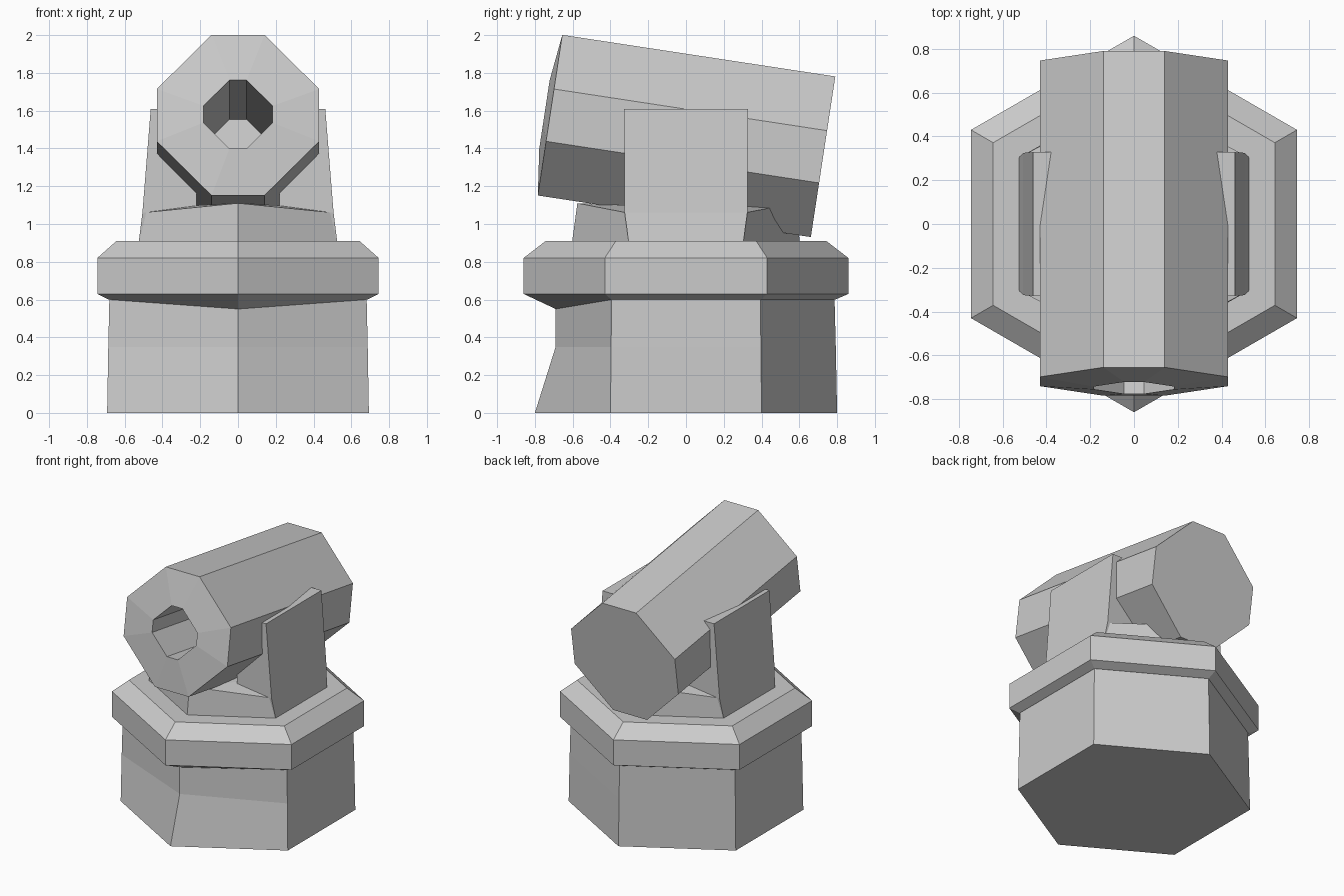
import bpy, math
from mathutils import Matrix

if "Cube" in bpy.data.objects:
    bpy.data.objects.remove(bpy.data.objects["Cube"])


def loft(name, rings, caps=(True, True)):
    """Join equal-sized rings of points (bottom to top) with flat faces."""
    n = len(rings[0])
    verts = [p for ring in rings for p in ring]
    faces = [(k * n + i, k * n + (i + 1) % n, (k + 1) * n + (i + 1) % n, (k + 1) * n + i)
             for k in range(len(rings) - 1) for i in range(n)]
    if caps[0]:
        faces.append(tuple(reversed(range(n))))
    if caps[1]:
        faces.append(tuple(range(len(verts) - n, len(verts))))
    mesh = bpy.data.meshes.new(name)
    mesh.from_pydata(verts, [], faces)
    obj = bpy.data.objects.new(name, mesh)
    bpy.context.collection.objects.link(obj)
    return obj


def hexagon(r, z, front=None):
    """Hexagon with corners on the y axis; the first corner points forward."""
    pts = [(r * math.sin(a), -r * math.cos(a), z)
           for a in (math.radians(60 * i) for i in range(6))]
    if front:
        pts[0] = (0, *front)
    return pts


def octagon(half, flat, y):
    """Chamfered square across the barrel axis."""
    h, f = half, flat
    return [(x, y, z) for x, z in ((f, -h), (h, -f), (h, f), (f, h),
                                   (-f, h), (-h, f), (-h, -f), (-f, -h))]


# Hexagonal base, pinched in at the front corner
loft("base", [hexagon(0.8, 0), hexagon(0.793, 0.35, (-0.69, 0.35)),
              hexagon(0.786, 0.62, (-0.69, 0.57))])

# Collar with a bevelled top and a dipped front underside
loft("collar", [hexagon(0.79, 0.6, (-0.69, 0.55)), hexagon(0.86, 0.63),
                hexagon(0.86, 0.82), hexagon(0.743, 0.91)])

# Neck with a slightly raised ridge from front to back
neck_top = hexagon(0.575, 1.06)
neck_top = [(x * 1.01, y * (1 if i % 3 == 0 else 1.1), 1.11 if i % 3 == 0 else z)
            for i, (x, y, z) in enumerate(neck_top)]
loft("neck", [hexagon(0.605, 0.89), neck_top, [(0, y, 1.11) if i % 3 == 0 else (x * 0.4, y, 1.1)
              for i, (x, y, z) in enumerate(neck_top)]])

# Yoke arms, one mirrored from the other
arm_rings = [[(0.22, -w, z), (x, -w, z), (x, w, z), (0.22, w, z)]
             for x, w, z in ((0.526, 0.303, 0.9), (0.506, 0.325, 1.06), (0.462, 0.328, 1.61))]
arm = loft("yoke_arms", arm_rings)
mirror = arm.modifiers.new("mirror", 'MIRROR')
mirror.use_axis = (True, False, False)

# Tilted barrel: solid back, raised muzzle rim and a deep bore
L = 0.731
barrel = loft("barrel", [octagon(0.43, 0.14, L), octagon(0.43, 0.14, -L),
                         octagon(0.183, 0.045, -L - 0.03), octagon(0.183, 0.045, 0.62)])
barrel.data.transform(Matrix.Translation((0, 0.003, 1.466))
                      @ Matrix.Rotation(math.radians(-8.66), 4, 'X'))
